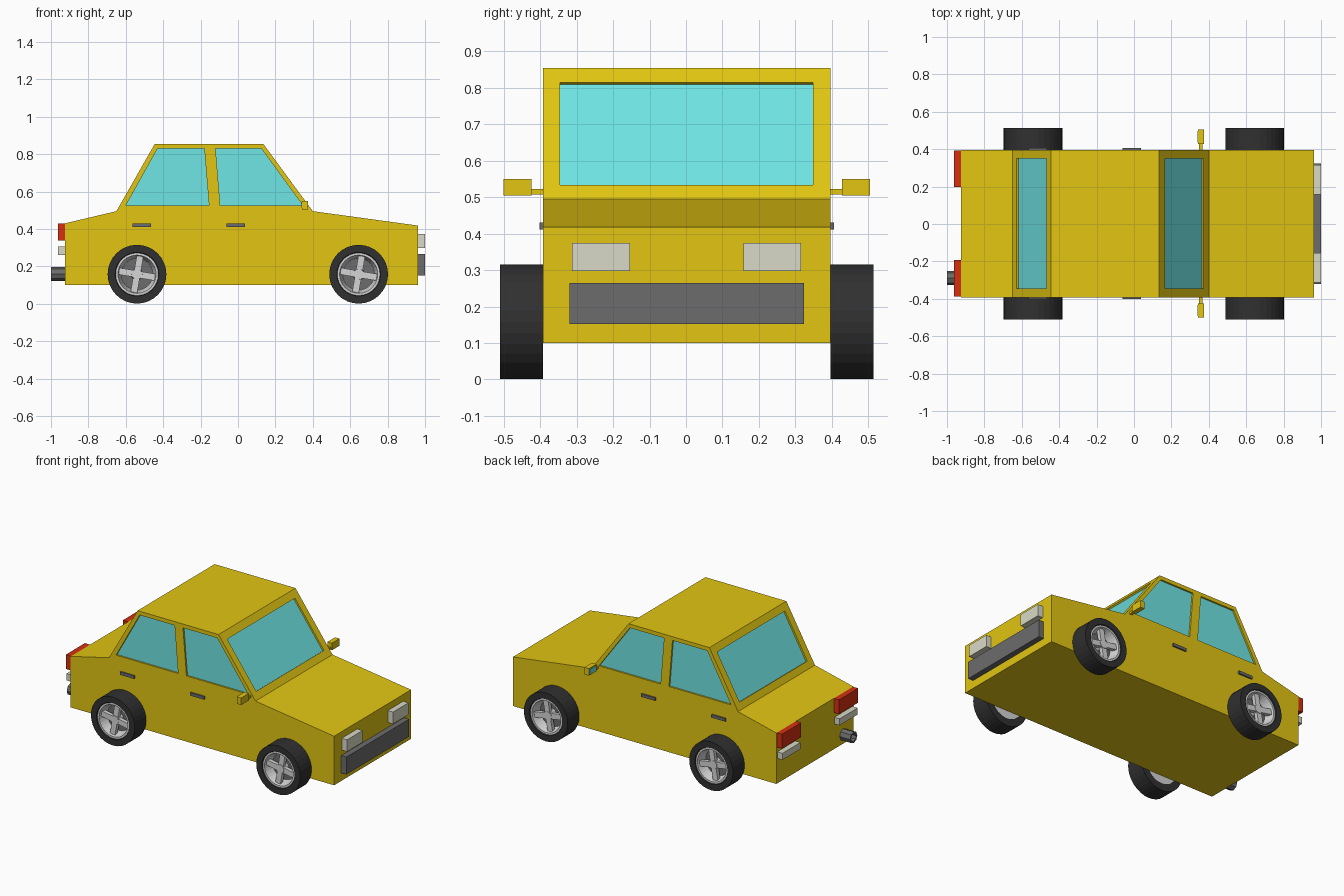
import bpy, bmesh, math
from mathutils import Vector, Matrix

if "Cube" in bpy.data.objects:
    bpy.data.objects.remove(bpy.data.objects["Cube"], do_unlink=True)


def material(name, r, g, b):
    m = bpy.data.materials.new(name)
    m.use_nodes = True
    m.diffuse_color = (r, g, b, 1)
    m.node_tree.nodes["Principled BSDF"].inputs["Base Color"].default_value = (r, g, b, 1)
    return m


YELLOW = material("yellow paint", 0.76, 0.56, 0.006)
GLASS = material("blue glass", 0.16, 0.78, 0.78)
RUBBER = material("black rubber", 0.03, 0.03, 0.03)
GREY = material("dark grey trim", 0.15, 0.15, 0.15)
LAMP = material("lamp white", 0.70, 0.70, 0.58)
RED = material("tail lamp red", 0.66, 0.03, 0.006)
RIM = material("rim silver", 0.66, 0.66, 0.66)


def finish(name, bm, mat):
    bmesh.ops.recalc_face_normals(bm, faces=bm.faces)
    mesh = bpy.data.meshes.new(name)
    bm.to_mesh(mesh)
    bm.free()
    mesh.materials.append(mat)
    obj = bpy.data.objects.new(name, mesh)
    bpy.context.collection.objects.link(obj)
    return obj


def box(name, mat, x, y, z):
    """Box from (low, high) ranges on each axis."""
    bm = bmesh.new()
    bmesh.ops.create_cube(bm, size=1)
    for v in bm.verts:
        v.co = [(r[0] + r[1]) / 2 + c * (r[1] - r[0]) for c, r in zip(v.co, (x, y, z))]
    return finish(name, bm, mat)


def prism(name, mat, points, offset):
    """Polygon extruded along an offset vector."""
    bm = bmesh.new()
    face = bm.faces.new([bm.verts.new(p) for p in points])
    ext = bmesh.ops.extrude_face_region(bm, geom=[face])["geom"]
    bmesh.ops.translate(bm, vec=offset, verts=[e for e in ext if isinstance(e, bmesh.types.BMVert)])
    return finish(name, bm, mat)


def lathe(name, mat, profile, sides, matrix, closed=True):
    """Revolve (radius, height) points around z, then place with a matrix."""
    bm = bmesh.new()
    verts = [bm.verts.new((r, 0, h)) for r, h in profile]
    n = len(verts)
    edges = [bm.edges.new((verts[i], verts[(i + 1) % n])) for i in range(n if closed else n - 1)]
    bmesh.ops.spin(bm, geom=verts + edges, cent=(0, 0, 0), axis=(0, 0, 1),
                   angle=2 * math.pi, steps=sides, use_merge=True)
    bmesh.ops.remove_doubles(bm, verts=bm.verts, dist=0.0001)
    bmesh.ops.recalc_face_normals(bm, faces=bm.faces)
    bm.transform(matrix)
    return finish(name, bm, mat)


# Body shell: side profile across the full width
MID, HALF = 0.002, 0.394
outline = [(-0.925, 0.10), (0.963, 0.10), (0.963, 0.418), (0.40, 0.495),
           (0.135, 0.855), (-0.445, 0.855), (-0.65, 0.495), (-0.925, 0.43)]
body = prism("body", YELLOW, [(x, MID - HALF, z) for x, z in outline], (0, 2 * HALF, 0))


def window(name, points, normal):
    """Cut a shallow recess in the body and lay glass on its floor."""
    pts = [Vector(p) for p in points]
    n = Vector(normal).normalized()
    depth = 0.014
    cutter = prism("cutter", GLASS, [p + n * 0.02 for p in pts], -n * (0.02 + depth))
    cutter.hide_render = True
    mod = body.modifiers.new("recess", "BOOLEAN")
    mod.operation, mod.solver, mod.object = "DIFFERENCE", "EXACT", cutter
    bpy.context.view_layer.objects.active = body
    bpy.ops.object.modifier_apply(modifier=mod.name)
    bpy.data.objects.remove(cutter, do_unlink=True)
    prism(name, GLASS, [p - n * (depth + 0.001) for p in pts], n * 0.004)


def sloped_window(name, low, high, normal):
    y0, y1 = MID - 0.347, MID + 0.347
    window(name, [(low[0], y0, low[1]), (low[0], y1, low[1]),
                  (high[0], y1, high[1]), (high[0], y0, high[1])], normal)


# Windscreen and rear window
sloped_window("windscreen", (0.372, 0.533), (0.1645, 0.815), (0.36, 0, 0.265))
sloped_window("rear_window", (-0.628, 0.533), (-0.468, 0.815), (-0.36, 0, 0.205))

rear_pane = [(-0.60, 0.525), (-0.155, 0.525), (-0.18, 0.83), (-0.43, 0.83)]
front_pane = [(-0.095, 0.525), (0.347, 0.525), (0.125, 0.83), (-0.12, 0.83)]


def wheel(name, x, side):
    # local z points outward from the car
    place = (Matrix.Translation((x, MID + side * HALF, 0.158))
             @ Matrix.Rotation(-side * math.pi / 2, 4, "X"))
    lathe(name + "_tyre", RUBBER, [(0.11, 0), (0.157, 0), (0.157, 0.118), (0.117, 0.118),
                                   (0.11, 0.105)], 32, place)
    lathe(name + "_rim", RIM, [(0.0, 0.0), (0.112, 0.0), (0.115, 0.112), (0.102, 0.112),
                               (0.085, 0.05), (0.0, 0.05)], 32, place, closed=False)
    lathe(name + "_dish", GREY, [(0.0, 0.05), (0.084, 0.05), (0.084, 0.053), (0.0, 0.053)],
          32, place, closed=False)
    # four spokes as two crossed bars with a hub
    bm = bmesh.new()
    for turn in (0, math.pi / 2):
        bmesh.ops.create_cube(bm, size=1, matrix=Matrix.Rotation(turn + side * 0.17, 4, "Z")
                              @ Matrix.Translation((0, 0, 0.085))
                              @ Matrix.Diagonal((0.2, 0.036, 0.025, 1)))
    bmesh.ops.create_cone(bm, cap_ends=True, segments=16, radius1=0.032, radius2=0.028,
                          depth=0.05, matrix=Matrix.Translation((0, 0, 0.075)))
    bm.transform(place)
    finish(name + "_spokes", bm, RIM)


for side, tag in ((-1, "near"), (1, "far")):
    def span(a, b):
        return sorted((MID + side * a, MID + side * b))

    # Side windows
    for name, pane in (("rear", rear_pane), ("front", front_pane)):
        window(f"{name}_side_window_{tag}", [(x, MID + side * HALF, z) for x, z in pane], (0, side, 0))

    # Wheels
    wheel("rear_wheel_" + tag, -0.54, side)
    wheel("front_wheel_" + tag, 0.645, side)

    # Door handles
    for name, x in (("rear", -0.565), ("front", -0.062)):
        box(f"{name}_door_handle_{tag}", GREY, (x, x + 0.1), span(0.38, 0.404), (0.411, 0.43))

    # Wing mirror: arm, housing and glass facing backward
    box("mirror_arm_" + tag, YELLOW, (0.348, 0.366), span(0.38, 0.435), (0.508, 0.522))
    box("mirror_housing_" + tag, YELLOW, (0.342, 0.374), span(0.426, 0.503), (0.504, 0.55))
    box("mirror_glass_" + tag, GLASS, (0.339, 0.343), span(0.434, 0.495), (0.511, 0.543))

    # Lamps
    box("headlamp_" + tag, LAMP, (0.95, 1.0), span(0.156, 0.314), (0.297, 0.374))
    box("tail_lamp_" + tag, RED, (-0.962, -0.91), span(0.195, 0.39), (0.337, 0.43))
    box("reversing_lamp_" + tag, LAMP, (-0.962, -0.91), span(0.2, 0.385), (0.262, 0.305))

# Grille
box("grille", GREY, (0.95, 1.0), (-0.32, 0.324), (0.152, 0.265))

# Exhaust: hollow eight-sided pipe
lathe("exhaust_pipe", GREY, [(0.026, 0), (0.037, 0), (0.037, 0.09), (0.026, 0.09)], 8,
      Matrix.Translation((-1.0, -0.288, 0.16)) @ Matrix.Rotation(math.pi / 2, 4, "Y"))
